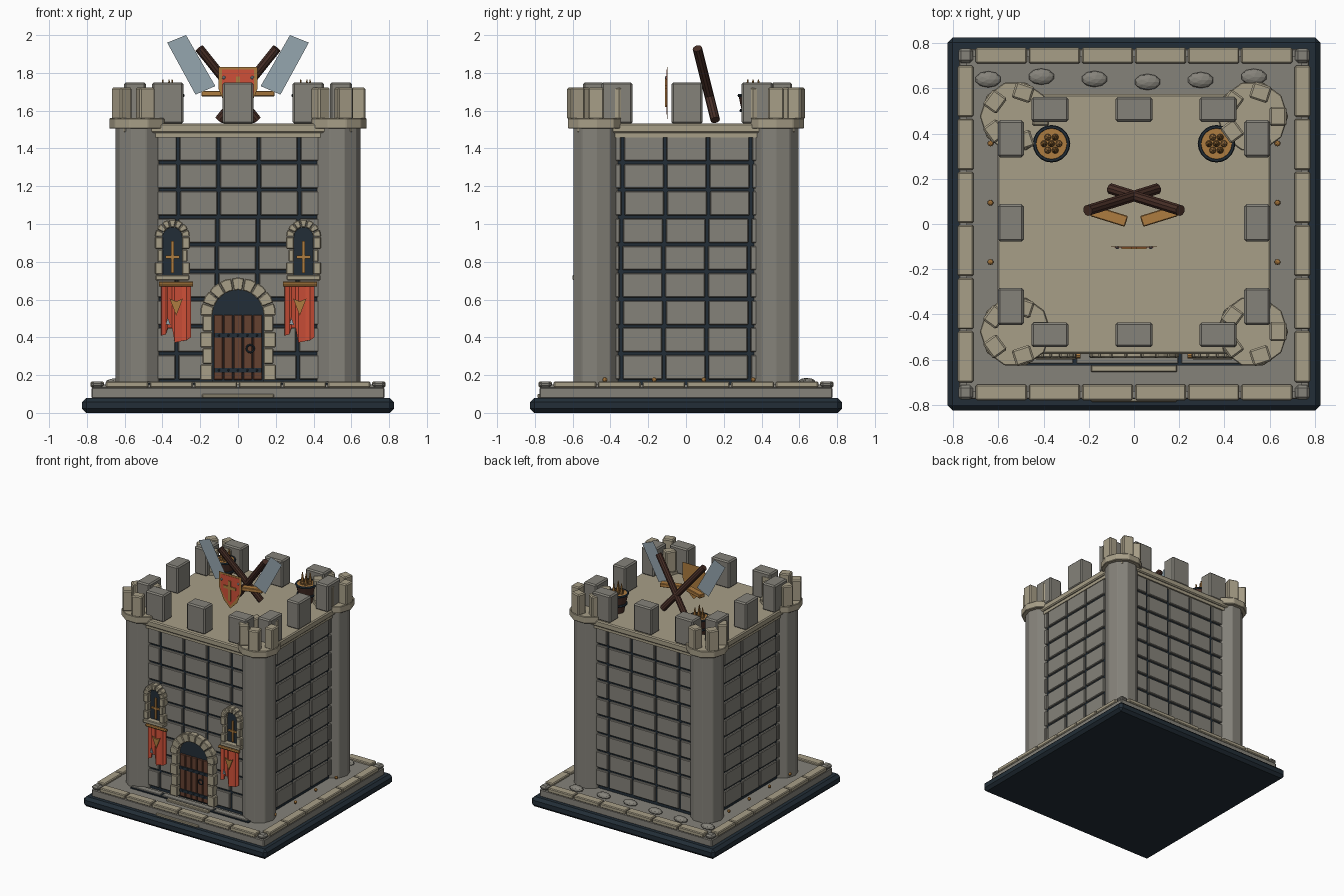
import bpy, bmesh, math, random
from mathutils import Matrix, Vector

random.seed(4)
if "Cube" in bpy.data.objects:
    bpy.data.objects.remove(bpy.data.objects["Cube"])


def material(name, *rgb):
    m = bpy.data.materials.new(name)
    m.use_nodes = True
    m.diffuse_color = (*rgb, 1)
    m.node_tree.nodes["Principled BSDF"].inputs["Base Color"].default_value = (*rgb, 1)
    return m


SAND = material("sandstone", .39, .345, .245)
GREY = material("grey stone", .235, .225, .195)
NAVY = material("dark iron", .016, .027, .038)
RED = material("red cloth", .62, .08, .04)
WOOD = material("door wood", .13, .052, .03)
LOG = material("dark wood", .065, .028, .02)
GOLD = material("gold", .42, .2, .05)
EMBER = material("ember", .3, .15, .045)
STEEL = material("pale steel", .3, .38, .43)


def finish(name, bm, mat, bevel=0):
    bmesh.ops.recalc_face_normals(bm, faces=bm.faces)
    me = bpy.data.meshes.new(name)
    bm.to_mesh(me)
    bm.free()
    me.materials.append(mat)
    ob = bpy.data.objects.new(name, me)
    bpy.context.collection.objects.link(ob)
    if bevel:
        mod = ob.modifiers.new("Bevel", "BEVEL")
        mod.width, mod.segments, mod.limit_method = bevel, 1, "ANGLE"
    return ob


def boxes(name, items, mat, bevel=0):
    """Each item is (location, size, optional turn about z)."""
    bm = bmesh.new()
    for loc, size, *turn in items:
        rot = Matrix.Rotation(turn[0] if turn else 0, 4, "Z")
        bmesh.ops.create_cube(bm, size=1, matrix=Matrix.Translation(loc) @ rot @ Matrix.Diagonal((*size, 1)))
    return finish(name, bm, mat, bevel)


def cone(name, a, b, r1, r2, sides, mat, bevel=0):
    """Straight-sided solid running from point a to point b."""
    a, b = Vector(a), Vector(b)
    rot = (b - a).to_track_quat("Z", "Y").to_matrix().to_4x4()
    bm = bmesh.new()
    bmesh.ops.create_cone(bm, cap_ends=True, segments=sides, radius1=r1, radius2=r2,
                          depth=(b - a).length, matrix=Matrix.Translation((a + b) / 2) @ rot)
    return finish(name, bm, mat, bevel)


def blobs(name, items, mat, sub=1):
    """Each item is (location, radii)."""
    bm = bmesh.new()
    for loc, radii in items:
        bmesh.ops.create_icosphere(bm, subdivisions=sub, radius=1,
                                   matrix=Matrix.Translation(loc) @ Matrix.Diagonal((*radii, 1)))
    return finish(name, bm, mat)


def prism(name, outlines, y0, y1, mat, bevel=0):
    """Outlines in x and z, drawn through from y0 to y1."""
    bm = bmesh.new()
    for pts in outlines:
        face = bm.faces.new([bm.verts.new((x, y0, z)) for x, z in pts])
        if y1 != y0:
            new = bmesh.ops.extrude_face_region(bm, geom=[face])["geom"]
            bmesh.ops.translate(bm, vec=(0, y1 - y0, 0), verts=[v for v in new if isinstance(v, bmesh.types.BMVert)])
    return finish(name, bm, mat, bevel)


def polar(cx, cz, r, t):
    return cx + r * math.cos(t), cz + r * math.sin(t)


def opening(cx, bottom, spring, r, n=12):
    arc = [polar(cx, spring, r, math.pi * i / n) for i in range(n + 1)]
    return [(cx + r, bottom)] + arc + [(cx - r, bottom)]


def surround(name, cx, bottom, spring, r0, r1, wedges, rows):
    """Arch of wedge stones on jambs of alternating width."""
    out = []
    for i in range(wedges):
        a, b = (math.pi * (i + k) / wedges for k in (.02, .98))
        m = (a + b) / 2
        out.append([polar(cx, spring, r0, a), polar(cx, spring, r1, a), polar(cx, spring, r1 * 1.01, m),
                    polar(cx, spring, r1, b), polar(cx, spring, r0, b), polar(cx, spring, r0, m)])
    h = (spring - bottom) / rows
    for s in (-1, 1):
        for i in range(rows):
            z, w = bottom + i * h, r1 - (i % 2) * .012
            out.append([(cx + s * r0, z + .003), (cx + s * w, z + .003), (cx + s * w, z + h), (cx + s * r0, z + h)])
    prism(name, out, -.592, -.53, SAND, .005)


# Base, plinth and paving
boxes("base_slab", [((0, 0, .04), (1.65, 1.65, .08))], NAVY, .022)
boxes("plinth", [((0, 0, .105), (1.55, 1.55, .06))], GREY, .006)
boxes("paving", [((0, 0, .13), (1.48, 1.48, .04))], GREY)
kerb, corners = [], []
for s in (-1, 1):
    for i in range(6):
        p = (i - 2.5) * .235
        kerb += [((p, s * .745, .15), (.226, .07, .034)), ((s * .745, p, .15), (.07, .226, .034))]
    corners += [((s * .745, t * .745, .15), (.064, .064, .034)) for t in (-1, 1)]
boxes("kerb_stones", kerb, SAND, .006)
boxes("kerb_corners", corners, GREY, .012)
boxes("paver_joint", [((0, -.595, .154), (1.06, .06, .008))], NAVY)
boxes("front_pavers", [((x, -.592, .158), (w, .05, .014)) for x, w in
                       ((-.4, .26), (-.03, .45), (.36, .3))], GREY, .003)
boxes("steps", [((0, -.64, .155), (.38, .03, .02)), ((0, -.772, .09), (.38, .03, .02))], SAND, .004)
blobs("back_rubble", [((-.645 + .235 * i, .64 + .012 * math.sin(i * 1.5), .16), (.058, .036, .024))
                      for i in range(6)], GREY, 2)
blobs("side_studs", [((s * .635, -.43 + .262 * i, .175), (.013, .013, .013))
                     for s in (-1, 1) for i in range(4)], GOLD, 2)

# Keep walls: dark core carrying courses of stone
boxes("wall_core", [((0, 0, .81), (1.136, 1.064, 1.33))], NAVY)
stones = []
edges = (-.5, -.32, -.107, .107, .32, .5)
for row in range(9):
    z = .242 + row * .1445
    jog = random.uniform(-.006, .006)
    for a, b in zip(edges, edges[1:]):
        mid, w = (a + b) / 2 + jog, b - a - .015
        for s in (-1, 1):
            stones += [((mid, s * .53, z), (w, .036, .129)),
                       ((s * .566, mid * 1.06, z), (.036, w * 1.06, .129))]
boxes("wall_stones", stones, GREY, .005)

# Roof deck and its merlons
boxes("roof_deck", [((0, 0, 1.507), (1.21, 1.15, .05))], SAND, .008)
boxes("deck_moulding", [((0, 0, 1.472), (1.18, 1.12, .03))], SAND)
merlons = [((x, y, 1.64), (.165, .11, .22)) for x in (-.372, 0, .372) for y in (-.49, .507)]
merlons += [((x, y, 1.64), (.115, .165, .22)) for x in (-.545, .545) for y in (-.365, .005, .377)]
boxes("wall_merlons", merlons, GREY, .01)

# Corner towers
for sx, side in ((-1, "right"), (1, "left")):
    for sy, end in ((-1, "front"), (1, "back")):
        x, y = sx * .525, sy * .476
        for part, z0, z1, r, mat in (("tower", .14, 1.51, .126, GREY), ("tower_cap", 1.505, 1.56, .157, SAND)):
            ob = cone(f"{end}_{side}_{part}", (0, 0, z0), (0, 0, z1), r, r, 10, mat, .004)
            ob.location = (x, y, 0)
            # point a corner of the polygon along x
            ob.rotation_euler.z = math.pi / 2
        boxes(f"{end}_{side}_tower_merlons",
              [((x + .112 * math.cos(t), y + .112 * math.sin(t), 1.638), (.075, .085, .17), t)
               for t in (i * math.tau / 5 for i in range(5))], SAND, .008)

# Door
surround("door_arch", 0, .17, .515, .135, .2, 9, 4)
prism("door_recess", [opening(0, .165, .515, .138)], -.555, -.53, NAVY)
boxes("door_planks", [((-.104 + .052 * i, -.558, .347), (.047, .016, .345)) for i in range(5)], WOOD, .004)
boxes("door_straps", [((0, -.568, z), (.25, .01, .024)) for z in (.225, .41)], NAVY)
blobs("strap_rivets", [((x, -.574, z), (.007, .005, .007)) for z in (.225, .41) for x in (-.1, -.05, 0, .05, .1)], NAVY)
bpy.ops.mesh.primitive_torus_add(major_radius=.02, minor_radius=.005, major_segments=12, minor_segments=6,
                                 location=(.065, -.573, .34), rotation=(math.pi / 2, 0, 0))
bpy.context.object.name = "door_ring"
bpy.context.object.data.materials.append(NAVY)

# Windows with banners beneath
for cx, side in ((-.347, "right"), (.347, "left")):
    surround(f"{side}_window_arch", cx, .73, .932, .05, .092, 7, 3)
    prism(f"{side}_window_recess", [opening(cx, .73, .932, .052)], -.557, -.53, NAVY)
    boxes(f"{side}_window_sill", [((cx, -.563, .716), (.18, .074, .03))], SAND, .005)
    boxes(f"{side}_window_bars", [((cx, -.562, .825), (.014, .012, .17)), ((cx, -.562, .825), (.075, .012, .014))], GOLD)
    bx = cx + (.02 if cx < 0 else -.02)
    cone(f"{side}_banner_rod", (bx - .09, -.582, .682), (bx + .09, -.582, .682), .013, .013, 8, GOLD)
    # pleated cloth with a torn hem
    bm, prev = bmesh.new(), None
    for i, (dx, z) in enumerate(((-.078, .41), (-.055, .415), (-.045, .45), (-.022, .45),
                                 (-.008, .372), (.03, .38), (.055, .385), (.078, .40))):
        y = -.578 + .008 * (i % 2)
        pair = [bm.verts.new((bx + dx, y, .68)), bm.verts.new((bx + dx, y, z))]
        if prev:
            bm.faces.new((prev[0], prev[1], pair[1], pair[0]))
        prev = pair
    finish(f"{side}_banner", bm, RED).modifiers.new("Solidify", "SOLIDIFY").thickness = .006
    prism(f"{side}_banner_emblem", [[(bx - .035, .605), (bx, .59), (bx + .035, .605), (bx, .515)]], -.588, -.58, GOLD)
    prism(f"{side}_banner_patch", [[(bx - .055, .47), (bx - .03, .465), (bx - .045, .505)]], -.587, -.58, STEEL)

# Braziers
for x, side in ((-.365, "right"), (.365, "left")):
    y = .355
    cone(f"{side}_brazier_bowl", (x, y, 1.53), (x, y, 1.675), .045, .076, 12, LOG)
    cone(f"{side}_brazier_fill", (x, y, 1.67), (x, y, 1.685), .07, .068, 16, GOLD)
    for z, r in ((1.68, .074), (1.6, .064)):
        bpy.ops.mesh.primitive_torus_add(major_radius=r, minor_radius=.009, major_segments=20, minor_segments=6,
                                         location=(x, y, z))
        bpy.context.object.name = f"{side}_brazier_hoop"
        bpy.context.object.data.materials.append(NAVY)
    spots = [(x, y)] + [polar(x, y, .033, i * math.tau / 6) for i in range(6)]
    blobs(f"{side}_brazier_coals", [((px, py, 1.69), (.017, .017, .02)) for px, py in spots], EMBER)
    for px, py in spots[::2]:
        cone(f"{side}_flame", (px, py, 1.69), (px, py, 1.765), .014, .003, 6, GOLD)

# Crossed logs, blades and guards
for s, side in ((-1, "right"), (1, "left")):
    cone(f"{side}_log", (-s * .1, .155, 1.55), (s * .205, .06, 1.93), .025, .025, 10, LOG)
    prism(f"{side}_blade", [[(s * .275, 2), (s * .375, 1.96), (s * .225, 1.685), (s * .12, 1.73)]], .03, .03, STEEL)
    boxes(f"{side}_guard", [((s * .11, .035, 1.69), (.16, .05, .03), s * .3)], GOLD, .004)


# Shield
def shield(w, top, low):
    return [(-w, top), (w, top), (w, top - .12), (w * .6, low + .06), (0, low), (-w * .6, low + .06), (-w, top - .12)]


prism("shield_rim", [shield(.102, 1.832, 1.555)], -.1, -.098, GOLD)
prism("shield_face", [shield(.086, 1.818, 1.58)], -.103, -.101, RED)
boxes("shield_cross", [((0, -.106, 1.7), (.022, .008, .16)), ((0, -.106, 1.725), (.11, .008, .022))], GOLD)
blobs("shield_studs", [((x, -.105, 1.775), (.01, .007, .01)) for x in (-.075, .075)], STEEL)
